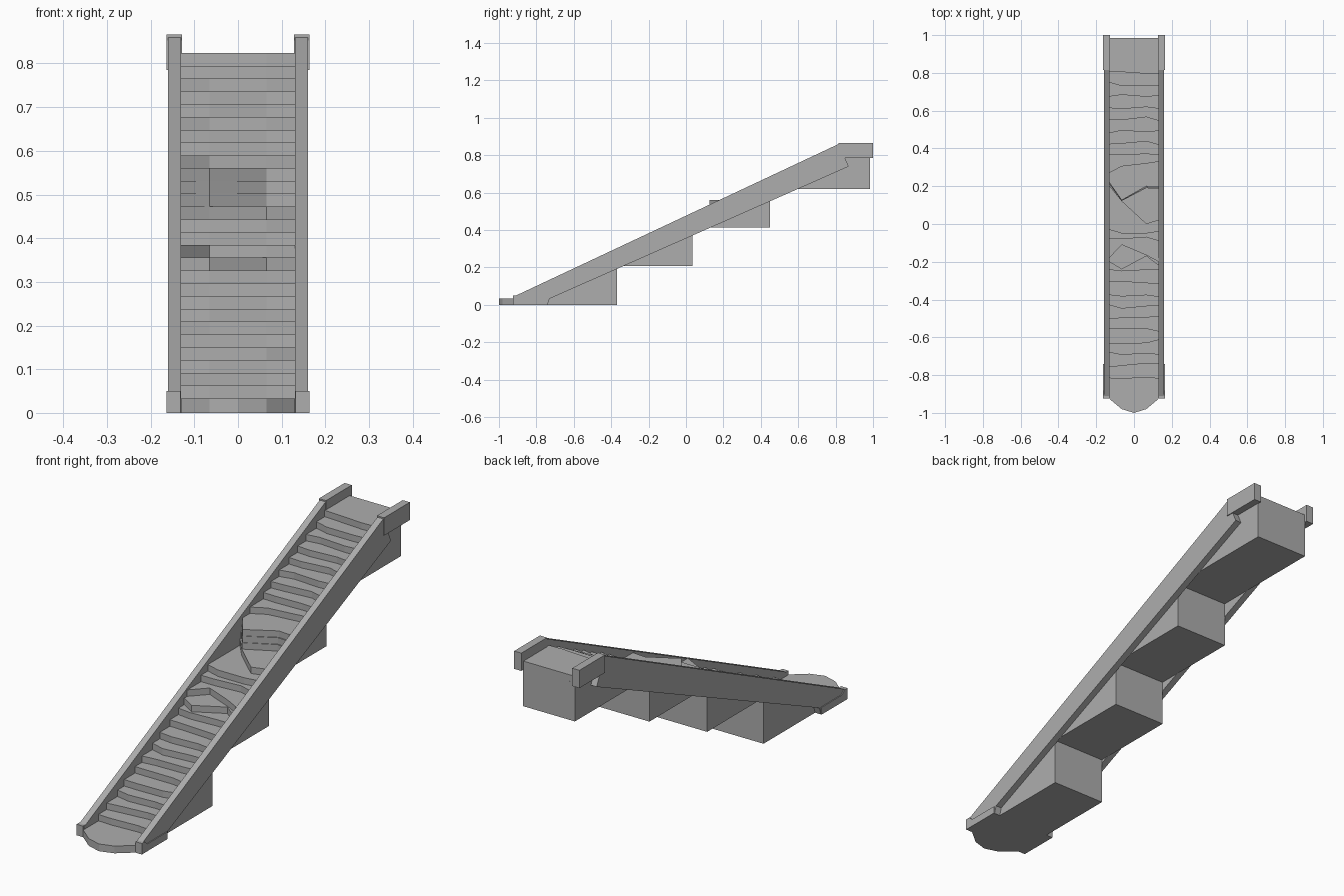
import bpy
import bmesh
import random

random.seed(4)
cube = bpy.data.objects.get("Cube")
if cube:
    bpy.data.objects.remove(cube, do_unlink=True)

stone = bpy.data.materials.new("grey stone")
stone.use_nodes = True
GREY = (0.42, 0.42, 0.42, 1)
stone.diffuse_color = GREY
stone.node_tree.nodes["Principled BSDF"].inputs["Base Color"].default_value = GREY


def add_prism(bm, outline, offset):
    """Extrude a closed outline of 3D points along an offset."""
    face = bm.faces.new([bm.verts.new(p) for p in outline])
    new = bmesh.ops.extrude_face_region(bm, geom=[face], use_keep_orig=True)["geom"]
    bmesh.ops.translate(bm, vec=offset, verts=[g for g in new if isinstance(g, bmesh.types.BMVert)])


def finish(name, bm):
    bmesh.ops.recalc_face_normals(bm, faces=bm.faces)
    mesh = bpy.data.meshes.new(name)
    bm.to_mesh(mesh)
    bm.free()
    mesh.materials.append(stone)
    obj = bpy.data.objects.new(name, mesh)
    bpy.context.collection.objects.link(obj)


# Treads: each is a layer with a worn front edge, bent at four points
HALF = 0.131
RISE, RUN, BASE = 0.0293, 0.062, 0.033
COLUMNS = (-HALF, -0.065, 0.065, HALF)
BACKS = (-0.37, 0.035, 0.45, 0.985)

# Front edges of the broken steps
BROKEN = {
    11: (-0.20, -0.24, -0.17, -0.22),
    12: (-0.18, -0.11, -0.165, -0.20),
    13: (-0.08, -0.08, -0.07, -0.09),
    14: (-0.03, -0.05, -0.05, -0.04),
    15: (0.20, 0.12, 0.00, 0.02),
    16: (0.21, 0.122, 0.19, 0.185),
    17: (0.215, 0.124, 0.195, 0.19),
    18: (0.22, 0.126, 0.20, 0.195),
    19: (0.27, 0.305, 0.32, 0.33),
}


def front_edge(k):
    if k == 0:
        # Rounded landing at the foot
        return [(-HALF, -0.925), (-0.065, -0.98), (0, -1), (0.065, -0.98), (HALF, -0.925)]
    if k in BROKEN:
        return list(zip(COLUMNS, BROKEN[k]))
    y = -0.81 + RUN * (k - 1)
    return [(x, y + random.uniform(-0.012, 0.012)) for x in COLUMNS]


# Four stacked flights of seven layers, each with a square back
for flight, back in enumerate(BACKS):
    bm = bmesh.new()
    for k in range(flight * 7, flight * 7 + 7):
        low = BASE + RISE * (k - 1) if k else 0
        high = BASE + RISE * k
        plan = front_edge(k) + [(HALF, back), (-HALF, back)]
        add_prism(bm, [(x, y, low) for x, y in plan], (0, 0, high - low))
    finish(f"stair_flight_{flight + 1}", bm)

# Side walls with foot blocks and top caps, as (y, z) profiles
RAIL = [(-0.92, 0.0), (-0.92, 0.045), (0.82, 0.862), (0.85, 0.785),
        (0.87, 0.74), (-0.73, 0.033), (-0.74, 0.0)]
FOOT = [(-0.925, 0), (-0.925, 0.05), (-0.905, 0.05), (-0.885, 0.033), (-0.74, 0.033), (-0.74, 0)]
CAP = [(0.815, 0.785), (0.815, 0.866), (1.0, 0.866), (1.0, 0.785)]

for side, sign in (("left", 1), ("right", -1)):
    for part, profile, inner, outer in (("side_wall", RAIL, 0.13, 0.16),
                                        ("wall_foot", FOOT, 0.132, 0.164),
                                        ("wall_cap", CAP, 0.128, 0.164)):
        bm = bmesh.new()
        add_prism(bm, [(sign * inner, y, z) for y, z in profile], (sign * (outer - inner), 0, 0))
        finish(f"{side}_{part}", bm)
